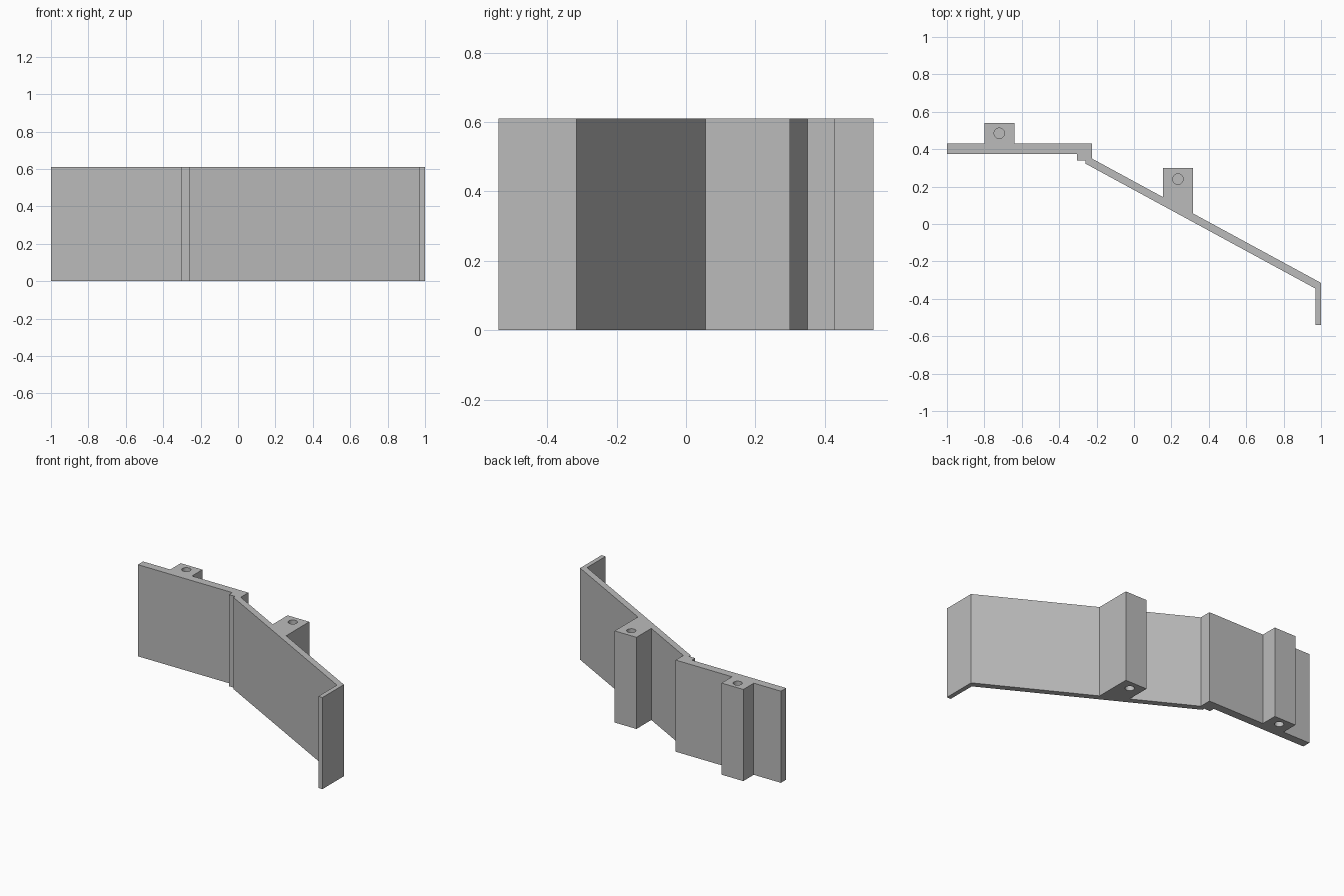
import bpy
import bmesh

HEIGHT = 0.61
HOLE_RADIUS = 0.028
HOLE_DEPTH = 0.2

if "Cube" in bpy.data.objects:
    bpy.data.objects.remove(bpy.data.objects["Cube"], do_unlink=True)

grey = bpy.data.materials.new("plain grey")
grey.use_nodes = True
colour = (0.5, 0.5, 0.5, 1)
grey.diffuse_color = colour
grey.node_tree.nodes["Principled BSDF"].inputs["Base Color"].default_value = colour


def slope_y(x):
    """Back face of the slanted wall."""
    return 0.35 - (x + 0.225) * 0.543


def extrude_profile(name, points, height):
    bm = bmesh.new()
    face = bm.faces.new([bm.verts.new((x, y, 0)) for x, y in points])
    top = bmesh.ops.extrude_face_region(bm, geom=[face])["geom"]
    verts = [v for v in top if isinstance(v, bmesh.types.BMVert)]
    bmesh.ops.translate(bm, verts=verts, vec=(0, 0, height))
    bmesh.ops.recalc_face_normals(bm, faces=bm.faces)
    mesh = bpy.data.meshes.new(name)
    bm.to_mesh(mesh)
    bm.free()
    mesh.materials.append(grey)
    obj = bpy.data.objects.new(name, mesh)
    bpy.context.collection.objects.link(obj)
    return obj


# Bent panel outline: back side with two screw posts, then lip and front side
outline = [
    (-1, 0.375), (-1, 0.43),
    (-0.8, 0.43), (-0.8, 0.54), (-0.64, 0.54), (-0.64, 0.43),
    (-0.225, 0.43), (-0.225, 0.35),
    (0.155, slope_y(0.155)), (0.155, 0.3), (0.315, 0.3), (0.315, slope_y(0.315)),
    (1, -0.315), (1, -0.54), (0.97, -0.54), (0.97, -0.345),
    (-0.26, 0.323), (-0.26, 0.34), (-0.305, 0.34), (-0.305, 0.375),
]
panel = extrude_profile("bent_panel", outline, HEIGHT)

# Blind screw holes in both ends of each post
bm = bmesh.new()
for x, y in ((-0.72, 0.485), (0.235, 0.24)):
    for z in (0, HEIGHT):
        made = bmesh.ops.create_cone(
            bm, cap_ends=True, segments=32, radius1=HOLE_RADIUS,
            radius2=HOLE_RADIUS, depth=2 * HOLE_DEPTH)
        bmesh.ops.translate(bm, verts=made["verts"], vec=(x, y, z))
mesh = bpy.data.meshes.new("hole_cutter")
bm.to_mesh(mesh)
bm.free()
mesh.materials.append(grey)
cutter = bpy.data.objects.new("hole_cutter", mesh)
bpy.context.collection.objects.link(cutter)

bpy.context.view_layer.objects.active = panel
cut = panel.modifiers.new("screw_holes", "BOOLEAN")
cut.operation = "DIFFERENCE"
cut.solver = "EXACT"
cut.object = cutter
bpy.ops.object.modifier_apply(modifier=cut.name)
bpy.data.objects.remove(cutter, do_unlink=True)

# Smooth hole walls, crisp corners
bpy.ops.object.select_all(action="DESELECT")
panel.select_set(True)
bpy.ops.object.shade_smooth_by_angle()
